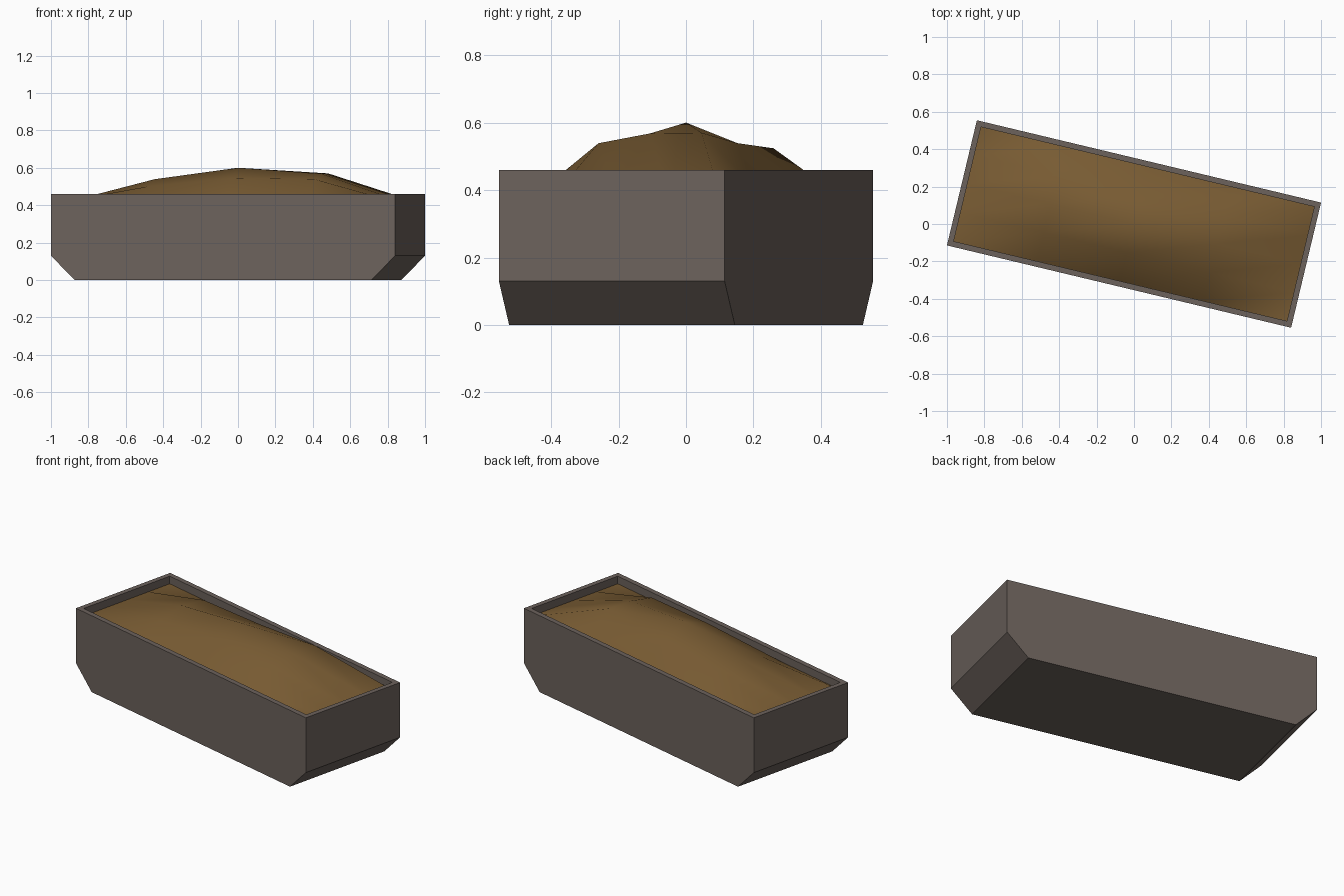
import bpy, bmesh, math

if "Cube" in bpy.data.objects:
    bpy.data.objects.remove(bpy.data.objects["Cube"])

ANGLE = math.radians(-13.45)
L, W, T = 0.946, 0.344, 0.03      # half length, half width, wall thickness
TOP, KINK, CUT = 0.46, 0.13, 0.13
SOIL = 0.414                      # soil level along the walls


def material(name, color):
    m = bpy.data.materials.new(name)
    m.diffuse_color = (*color, 1)
    m.use_nodes = True
    m.node_tree.nodes["Principled BSDF"].inputs["Base Color"].default_value = m.diffuse_color
    return m


def add_object(name, bm, mat):
    bmesh.ops.recalc_face_normals(bm, faces=bm.faces)
    me = bpy.data.meshes.new(name)
    bm.to_mesh(me)
    bm.free()
    me.materials.append(mat)
    ob = bpy.data.objects.new(name, me)
    ob.rotation_euler.z = ANGLE
    bpy.context.collection.objects.link(ob)
    return ob


stone = material("grey_brown_stone", (0.15, 0.122, 0.107))
earth = material("brown_soil", (0.19, 0.106, 0.033))

# Trough: end-chamfered side profile extruded across, then hollowed from the top
bm = bmesh.new()
profile = [(-L + CUT, 0), (L - CUT, 0), (L, KINK), (L, TOP), (-L, TOP), (-L, KINK)]
side = bm.faces.new([bm.verts.new((x, -W, z)) for x, z in profile])
out = bmesh.ops.extrude_face_region(bm, geom=[side], use_keep_orig=True)
for v in out["geom"]:
    if isinstance(v, bmesh.types.BMVert):
        v.co.y = W
bmesh.ops.recalc_face_normals(bm, faces=bm.faces)
rim = max(bm.faces, key=lambda f: f.calc_center_median().z)
bmesh.ops.inset_region(bm, faces=[rim], thickness=T, use_even_offset=True)
out = bmesh.ops.extrude_discrete_faces(bm, faces=[rim])
for v in out["faces"][0].verts:
    v.co.z = SOIL - 0.03
add_object("trough", bm, stone)

# Soil mound: coarse 4 x 4 smooth sheet with uneven inner heights
heights = [(0.50, 0.539, 0.524),   # rows along the length, columns across
           (0.545, 0.60, 0.539),
           (0.539, 0.568, 0.57)]
bm = bmesh.new()
grid = []
for i in range(5):
    row = []
    for j in range(5):
        inner = 0 < i < 4 and 0 < j < 4
        z = heights[i - 1][j - 1] if inner else SOIL
        row.append(bm.verts.new(((L - T) * (i / 2 - 1), (W - T) * (j / 2 - 1), z)))
    grid.append(row)
for i in range(4):
    for j in range(4):
        a, b, c, d = grid[i][j], grid[i + 1][j], grid[i + 1][j + 1], grid[i][j + 1]
        bm.faces.new((a, b, c)).smooth = True
        bm.faces.new((a, c, d)).smooth = True
soil = add_object("soil_mound", bm, earth)
# keep the open sheet facing up
if soil.data.polygons[0].normal.z < 0:
    soil.data.flip_normals()
